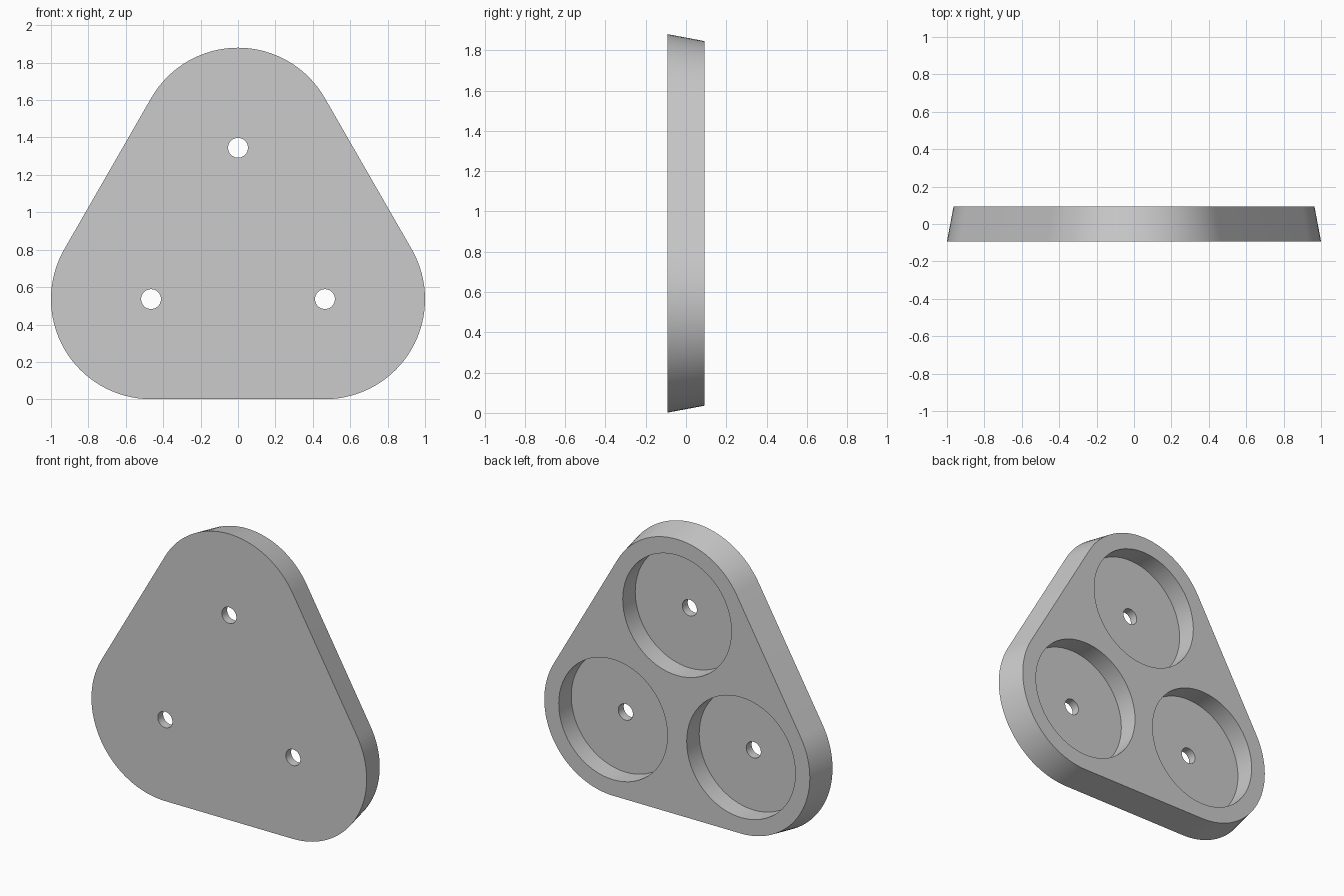
import bpy, bmesh, math
from mathutils import Vector

if "Cube" in bpy.data.objects:
    bpy.data.objects.remove(bpy.data.objects["Cube"])

FRONT, BACK = -0.093, 0.093
CENTRES = [(0.465, 0.536), (0.0, 1.345), (-0.465, 0.536)]  # (x, z), counter-clockwise
R_FRONT, R_BACK = 0.535, 0.50      # corner radii, drafted towards the back
R_POCKET, R_HOLE, FLOOR = 0.395, 0.053, -0.037

grey = bpy.data.materials.new("light_grey")
grey.diffuse_color = (0.6, 0.6, 0.6, 1)
grey.use_nodes = True
grey.node_tree.nodes["Principled BSDF"].inputs["Base Color"].default_value = grey.diffuse_color


def loft(name, rings):
    """Closed solid through rings of equal point count."""
    bm = bmesh.new()
    loops = [[bm.verts.new(p) for p in ring] for ring in rings]
    n = len(loops[0])
    for a, b in zip(loops, loops[1:]):
        for i in range(n):
            j = (i + 1) % n
            bm.faces.new((a[i], a[j], b[j], b[i]))
    bm.faces.new(loops[0][::-1])
    bm.faces.new(loops[-1])
    bmesh.ops.recalc_face_normals(bm, faces=bm.faces)
    mesh = bpy.data.meshes.new(name)
    bm.to_mesh(mesh)
    bm.free()
    mesh.materials.append(grey)
    ob = bpy.data.objects.new(name, mesh)
    bpy.context.collection.objects.link(ob)
    return ob


def rounded_triangle(r, y, steps=32):
    pts = []
    for k, (cx, cz) in enumerate(CENTRES):
        for i in range(steps + 1):
            a = math.radians(-90 + 120 * k + 120 * i / steps)
            pts.append(Vector((cx + r * math.cos(a), y, cz + r * math.sin(a))))
    return pts


def circle(cx, cz, r, y, n=64):
    return [Vector((cx + r * math.cos(2 * math.pi * i / n), y,
                    cz + r * math.sin(2 * math.pi * i / n))) for i in range(n)]


# Drafted plate
plate = loft("plate", [rounded_triangle(R_FRONT, FRONT), rounded_triangle(R_BACK, BACK)])

# Stepped cutters: round pocket from the back plus a through hole
cutters = []
for cx, cz in CENTRES:
    cutter = loft("pocket_cutter", [circle(cx, cz, R_HOLE, FRONT - 0.1),
                                    circle(cx, cz, R_HOLE, FLOOR),
                                    circle(cx, cz, R_POCKET, FLOOR),
                                    circle(cx, cz, R_POCKET, BACK + 0.1)])
    cutter.hide_render = True
    mod = plate.modifiers.new("pocket", 'BOOLEAN')
    mod.operation, mod.solver, mod.object = 'DIFFERENCE', 'EXACT', cutter
    cutters.append(cutter)

# Apply the cuts and drop the helpers
bpy.context.view_layer.update()
result = bpy.data.meshes.new_from_object(
    plate.evaluated_get(bpy.context.evaluated_depsgraph_get()))
plate.modifiers.clear()
plate.data = result
for cutter in cutters:
    bpy.data.objects.remove(cutter)

# Smooth round walls, sharp rims
bpy.ops.object.select_all(action='DESELECT')
plate.select_set(True)
bpy.context.view_layer.objects.active = plate
bpy.ops.object.shade_smooth_by_angle(angle=math.radians(30))
